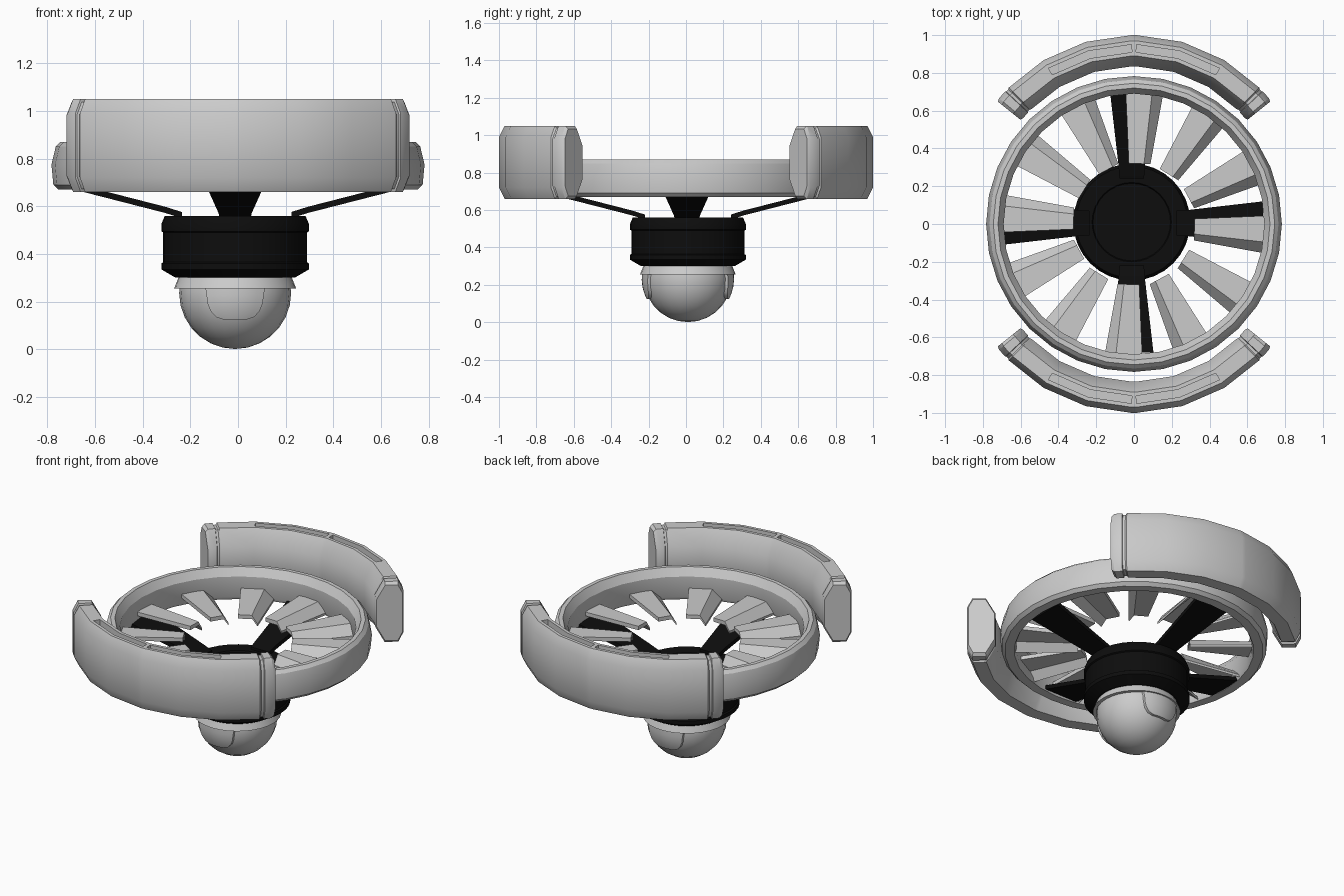
import bpy, bmesh, math
from mathutils import Matrix, Vector

cube = bpy.data.objects.get("Cube")
if cube:
    bpy.data.objects.remove(cube, do_unlink=True)


def material(name, value):
    m = bpy.data.materials.new(name)
    m.use_nodes = True
    color = (value, value, value, 1)
    m.diffuse_color = color
    bsdf = m.node_tree.nodes["Principled BSDF"]
    bsdf.inputs["Base Color"].default_value = color
    bsdf.inputs["Roughness"].default_value = 0.6
    return m


GREY = material("light grey", 0.6)
BLACK = material("black", 0.004)
HUB = Vector((-0.012, 0.01, 0))  # axis of the hanging body


def finish(bm, name, mat, angle=30):
    bmesh.ops.remove_doubles(bm, verts=bm.verts, dist=0.0002)
    bmesh.ops.recalc_face_normals(bm, faces=bm.faces)
    mesh = bpy.data.meshes.new(name)
    bm.to_mesh(mesh)
    bm.free()
    mesh.materials.append(mat)
    ob = bpy.data.objects.new(name, mesh)
    bpy.context.collection.objects.link(ob)
    bpy.ops.object.select_all(action="DESELECT")
    ob.select_set(True)
    bpy.context.view_layer.objects.active = ob
    bpy.ops.object.shade_smooth_by_angle(angle=math.radians(angle))
    return ob


def loft(rows, loop_rows=False, loop_points=True, caps=False):
    """Skin a list of equal-length point rows."""
    bm = bmesh.new()
    grid = [[bm.verts.new(p) for p in row] for row in rows]
    n = len(grid[0])
    for i in range(len(grid) - (not loop_rows)):
        a, b = grid[i], grid[(i + 1) % len(grid)]
        for j in range(n - (not loop_points)):
            k = (j + 1) % n
            bm.faces.new((a[j], a[k], b[k], b[j]))
    if caps:
        bm.faces.new(grid[0])
        bm.faces.new(grid[-1])
    return bm


def revolve(profile, sides, closed, center=Vector()):
    rows = []
    for i in range(sides):
        a = math.tau * i / sides
        rows.append([center + Vector((r * math.cos(a), r * math.sin(a), z)) for r, z in profile])
    return loft(rows, loop_rows=True, loop_points=closed)


# Duct ring
finish(revolve([(0.755, 0.67), (0.775, 0.69), (0.783, 0.775), (0.765, 0.85), (0.745, 0.87),
                (0.72, 0.87), (0.69, 0.82), (0.69, 0.69), (0.70, 0.67)], 32, True), "duct_ring", GREY)


# Curved outer shells: each station is (angle, slot depth, section scale)
def shell_section(angle, depth, scale):
    top = 1.05
    pts = [(0.90, 0.66), (0.93, 0.72), (0.93, 0.99), (0.90, top),
           (0.88, top), (0.88, top - depth), (0.84, top - depth), (0.84, top),
           (0.82, top), (0.765, 0.95), (0.765, 0.76), (0.82, 0.66)]
    a = math.radians(angle)
    row = []
    for r, z in pts:
        r = 0.848 + (r - 0.848) * scale
        z = 0.855 + (z - 0.855) * scale
        row.append(Vector((r * math.sin(a), 0.07 + r * math.cos(a), z)))
    return row


half = [(0.8, 0, 1), (0.8, 0.05, 1), (16, 0.05, 1), (31, 0.05, 1), (31, 0, 1), (45.5, 0, 1),
        (46, 0, 0.94), (47, 0, 0.94), (47.2, 0, 1), (50.2, 0, 1), (51.3, 0, 0.92)]
stations = [(-a, d, s) for a, d, s in reversed(half)] + half
for name, turn in (("back_shell", 0), ("front_shell", math.pi)):
    bm = loft([shell_section(*s) for s in stations], caps=True)
    bmesh.ops.rotate(bm, verts=bm.verts, matrix=Matrix.Rotation(turn, 3, "Z"))
    finish(bm, name, GREY)


# Fan blades: flat top with a drooping edge on one side
def blade_section(r, w):
    outline = [(0.06, 0.745), (-0.07, 0.745), (-0.125, 0.69),
               (-0.125, 0.675), (-0.075, 0.72), (0.06, 0.72)]
    return [Vector((r, t * w, z)) for t, z in outline]


for i in range(12):
    bm = loft([blade_section(0.32, 0.62), blade_section(0.70, 1.08)], caps=True)
    bmesh.ops.rotate(bm, verts=bm.verts, matrix=Matrix.Rotation(math.tau * i / 12 - 0.03, 3, "Z"))
    finish(bm, f"fan_blade_{i + 1}", GREY)

# Support arms, widening from the hub up to the ring
arm_path = [(0.23, 0.55, 0.065), (0.30, 0.572, 0.07), (0.69, 0.672, 0.115)]
for i, name in enumerate(("left", "back", "right", "front")):
    rows = [[Vector((r, s * w, z + h)) for s, h in ((-1, 0), (1, 0), (1, 0.026), (-1, 0.026))]
            for r, z, w in arm_path]
    bm = loft(rows, caps=True)
    bmesh.ops.rotate(bm, verts=bm.verts, matrix=Matrix.Rotation(math.pi / 2 * i, 3, "Z"))
    bmesh.ops.translate(bm, verts=bm.verts, vec=HUB * (1 if i % 2 else 0.5))
    finish(bm, name + "_arm", BLACK)

# Hub drum with raised bands
finish(revolve([(0, 0.30), (0.25, 0.30), (0.31, 0.335), (0.31, 0.36), (0.302, 0.365),
                (0.302, 0.49), (0.31, 0.495), (0.31, 0.525), (0.295, 0.56), (0.21, 0.56),
                (0.205, 0.55), (0, 0.55)], 32, False, HUB), "hub_drum", BLACK)

# Camera ball
bm = bmesh.new()
bmesh.ops.create_uvsphere(bm, u_segments=24, v_segments=14, radius=0.235)
bmesh.ops.translate(bm, verts=bm.verts, vec=HUB + Vector((0, 0, 0.236)))
finish(bm, "camera_ball", GREY)

# Flared collar above the ball
finish(revolve([(0.22, 0.305), (0.236, 0.305), (0.256, 0.255), (0.235, 0.255)], 32, True, HUB),
       "ball_collar", GREY)


# Curved tabs hanging from the collar, front and back
def tab_point(x, z, side, radius):
    return HUB + Vector((x, side * math.sqrt(radius ** 2 - x * x - (z - 0.236) ** 2), z))


tab_rows = [(0.125, 0.05), (0.135, 0.08), (0.16, 0.103), (0.19, 0.115), (0.225, 0.12), (0.26, 0.125)]
for name, side in (("front_tab", -1), ("back_tab", 1)):
    rows = []
    for z, w in tab_rows:
        xs = [w * (k / 4 - 1) for k in range(9)]
        rows.append([tab_point(x, z, side, 0.247) for x in xs]
                    + [tab_point(x, z, side, 0.230) for x in reversed(xs)])
    finish(loft(rows, caps=True), name, GREY, 40)
